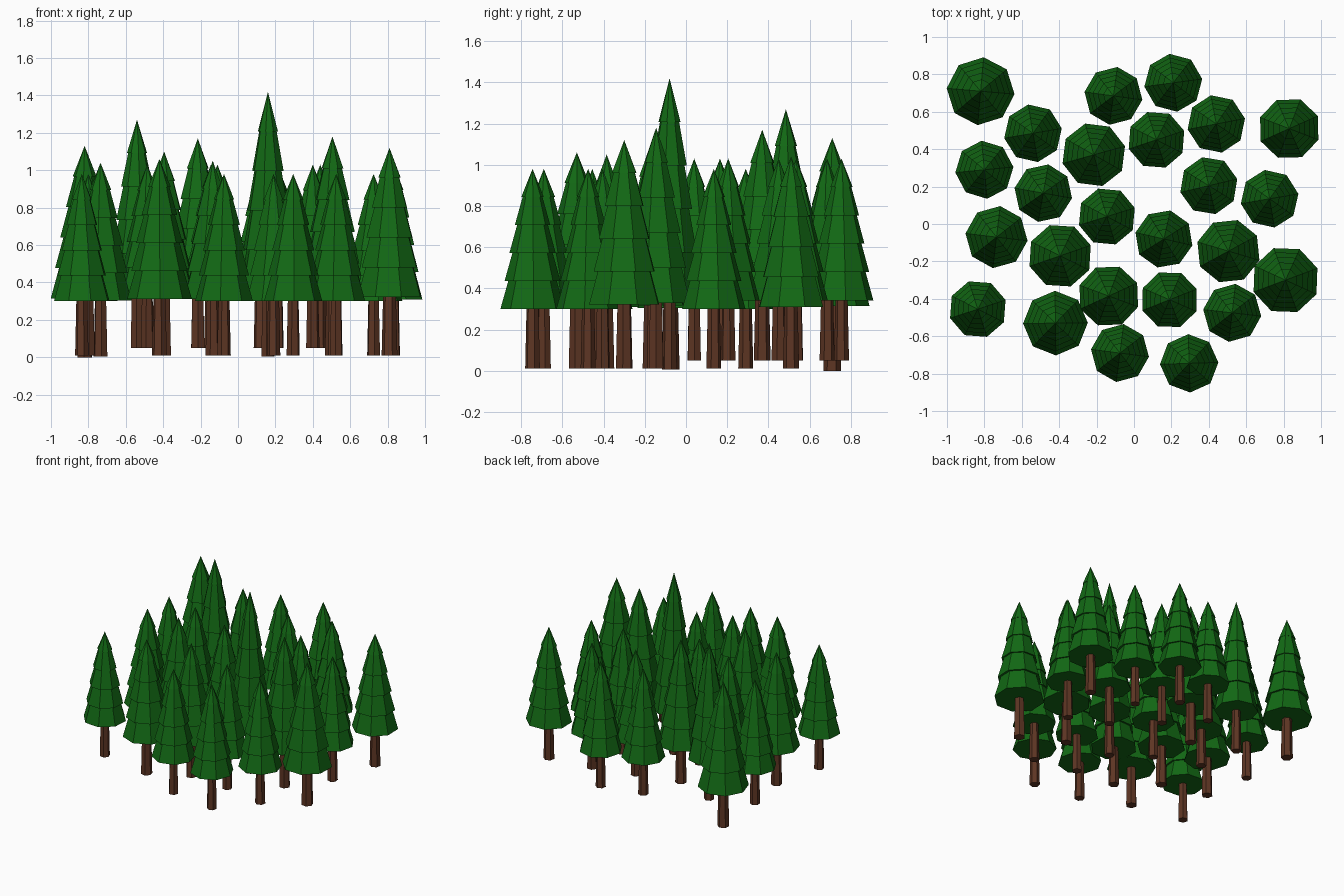
import bpy, bmesh, math, random

if "Cube" in bpy.data.objects:
    bpy.data.objects.remove(bpy.data.objects["Cube"])

random.seed(4)


def material(name, colour):
    m = bpy.data.materials.new(name)
    m.diffuse_color = (*colour, 1)
    m.use_nodes = True
    m.node_tree.nodes["Principled BSDF"].inputs["Base Color"].default_value = m.diffuse_color
    return m


GREEN = material("pine green", (0.006, 0.14, 0.007))
BROWN = material("bark brown", (0.11, 0.036, 0.017))


def rings_object(name, rings, sides, mat, loc, turn):
    """Stack of closed rings (radius, height); radius 0 makes a tip."""
    bm = bmesh.new()
    loops = []
    for r, z in rings:
        n = sides if r > 0 else 1
        loops.append([bm.verts.new((r * math.cos(turn + math.tau * i / sides),
                                    r * math.sin(turn + math.tau * i / sides), z))
                      for i in range(n)])
    for a, b in zip(loops, loops[1:]):
        for i in range(sides):
            j = (i + 1) % sides
            if len(b) == 1:
                bm.faces.new((a[i], a[j], b[0]))
            else:
                bm.faces.new((a[i], a[j], b[j], b[i]))
    bm.faces.new(loops[0][::-1])
    if len(loops[-1]) > 1:
        bm.faces.new(loops[-1])
    bmesh.ops.recalc_face_normals(bm, faces=bm.faces)
    me = bpy.data.meshes.new(name)
    bm.to_mesh(me)
    bm.free()
    me.materials.append(mat)
    ob = bpy.data.objects.new(name, me)
    ob.location = loc
    bpy.context.collection.objects.link(ob)


def tree(x, y, r, z0, top):
    turn = random.uniform(0, math.tau)
    h = top - z0
    base = 0.29 + 0.15 * (h - 0.97)
    step = (h - base) / 5
    # five overlapping skirts of needles, as one profile
    fractions = [1, 0.87, 0.72, 0.55, 0.35]
    rings = []
    for i, f in enumerate(fractions):
        rings.append((r * f, base + i * step))
        if i < 4:
            rings.append((r * fractions[i + 1] * 0.86, base + (i + 1) * step + 0.004))
    rings.append((0, h))
    rings_object("canopy", rings, 8, GREEN, (x, y, z0), turn)
    # tapered trunk
    rings_object("trunk", [(r * 0.235, 0), (r * 0.19, base + 0.02)], 6, BROWN,
                 (x, y, z0), turn)


# x, y, canopy radius, foot height, tip height
S, M, L, XL = 0.156, 0.167, 0.173, 0.182
TREES = [
    (-0.82, 0.71, XL, 0.0, 1.13), (-0.11, 0.685, S, 0.05, 1.03),
    (0.21, 0.755, S, 0.05, 1.03), (0.44, 0.535, S, 0.05, 1.03),
    (0.83, 0.51, M, 0.01, 1.04), (-0.54, 0.485, S, 0.05, 1.27),
    (-0.215, 0.37, L, 0.05, 1.17), (0.12, 0.45, S, 0.05, 1.03),
    (-0.80, 0.29, S, 0.01, 0.98), (-0.485, 0.165, S, 0.05, 1.03),
    (0.40, 0.205, S, 0.05, 1.03), (0.725, 0.135, S, 0.01, 0.98),
    (-0.145, 0.04, S, 0.05, 1.03), (-0.735, -0.07, M, 0.005, 1.04),
    (0.16, -0.08, S, 0.005, 1.42), (-0.395, -0.17, L, 0.01, 1.10),
    (0.505, -0.145, L, 0.01, 1.18), (0.81, -0.30, XL, 0.01, 1.12),
    (-0.835, -0.455, S, 0.01, 0.98), (-0.135, -0.385, M, 0.01, 1.05),
    (0.19, -0.405, S, 0.01, 0.98), (-0.42, -0.53, L, 0.01, 1.06),
    (0.525, -0.475, S, 0.01, 0.98), (-0.075, -0.69, S, 0.01, 0.98),
    (0.295, -0.745, S, 0.01, 0.98),
]
for t in TREES:
    tree(*t)
